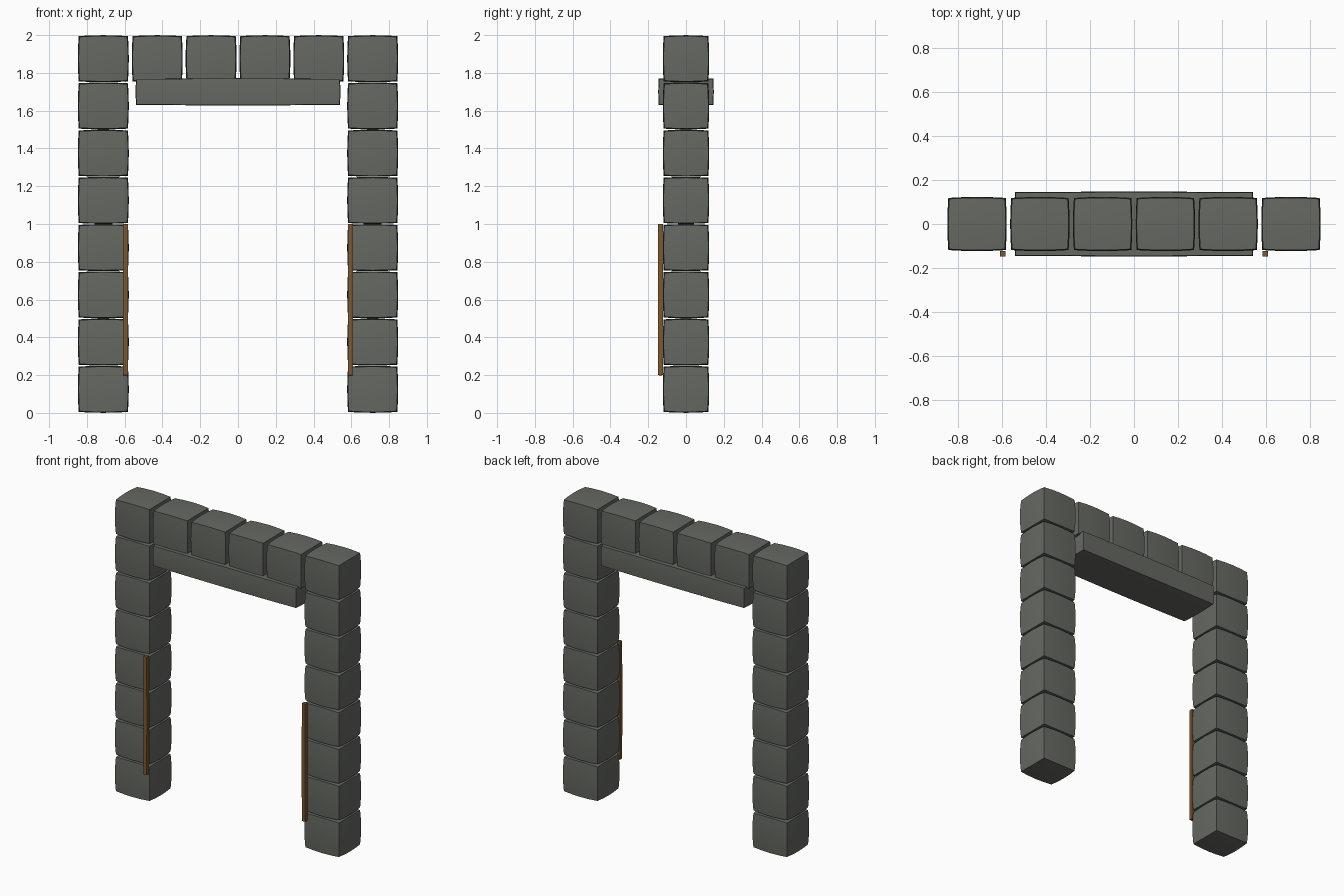
import bpy, bmesh, math

if "Cube" in bpy.data.objects:
    bpy.data.objects.remove(bpy.data.objects["Cube"])


def material(name, color):
    m = bpy.data.materials.new(name)
    m.diffuse_color = (*color, 1.0)
    m.use_nodes = True
    m.node_tree.nodes["Principled BSDF"].inputs["Base Color"].default_value = m.diffuse_color
    return m


STONE = material("dark_stone", (0.132, 0.139, 0.121))
WOOD = material("brown_wood", (0.205, 0.097, 0.033))


def bulged_box(name, centre, half, bulge, cuts, mat):
    """Box whose faces and edges swell gently outward; corners stay at 'half'."""
    bm = bmesh.new()
    bmesh.ops.create_cube(bm, size=2)
    bmesh.ops.subdivide_edges(bm, edges=bm.edges[:], cuts=cuts, use_grid_fill=True)
    for v in bm.verts:
        p = v.co.copy()
        for i in range(3):
            a, b = p[(i + 1) % 3], p[(i + 2) % 3]
            v.co[i] = p[i] * (half[i] + bulge * (2 - a * a - b * b) / 2)
    mesh = bpy.data.meshes.new(name)
    bm.to_mesh(mesh)
    bm.free()
    mesh.materials.append(mat)
    ob = bpy.data.objects.new(name, mesh)
    ob.location = centre
    bpy.context.collection.objects.link(ob)
    bpy.ops.object.select_all(action='DESELECT')
    ob.select_set(True)
    bpy.context.view_layer.objects.active = ob
    bpy.ops.object.shade_smooth_by_angle(angle=math.radians(30))
    return ob


BLOCK = (0.126, 0.114, 0.1155)

for side, s in (("left", -1), ("right", 1)):
    # Pillar of eight stacked stones
    for i in range(8):
        bulged_box(f"{side}_pillar_stone_{i + 1}", (s * 0.713, 0, 0.125 + 0.25 * i),
                   BLOCK, 0.009, 3, STONE)
    # Thin wooden strip on the front inner corner
    bulged_box(f"{side}_wood_strip", (s * 0.596, -0.135, 0.6),
               (0.0125, 0.0125, 0.4), 0.001, 3, WOOD)

# Row of stones across the top
for i in range(4):
    bulged_box(f"top_stone_{i + 1}", (0.285 * (i - 1.5), 0, 1.875),
               BLOCK, 0.009, 3, STONE)

# Lintel beam below the top row
bulged_box("lintel_beam", (0, 0, 1.70), (0.537, 0.142, 0.067), 0.005, 7, STONE)
